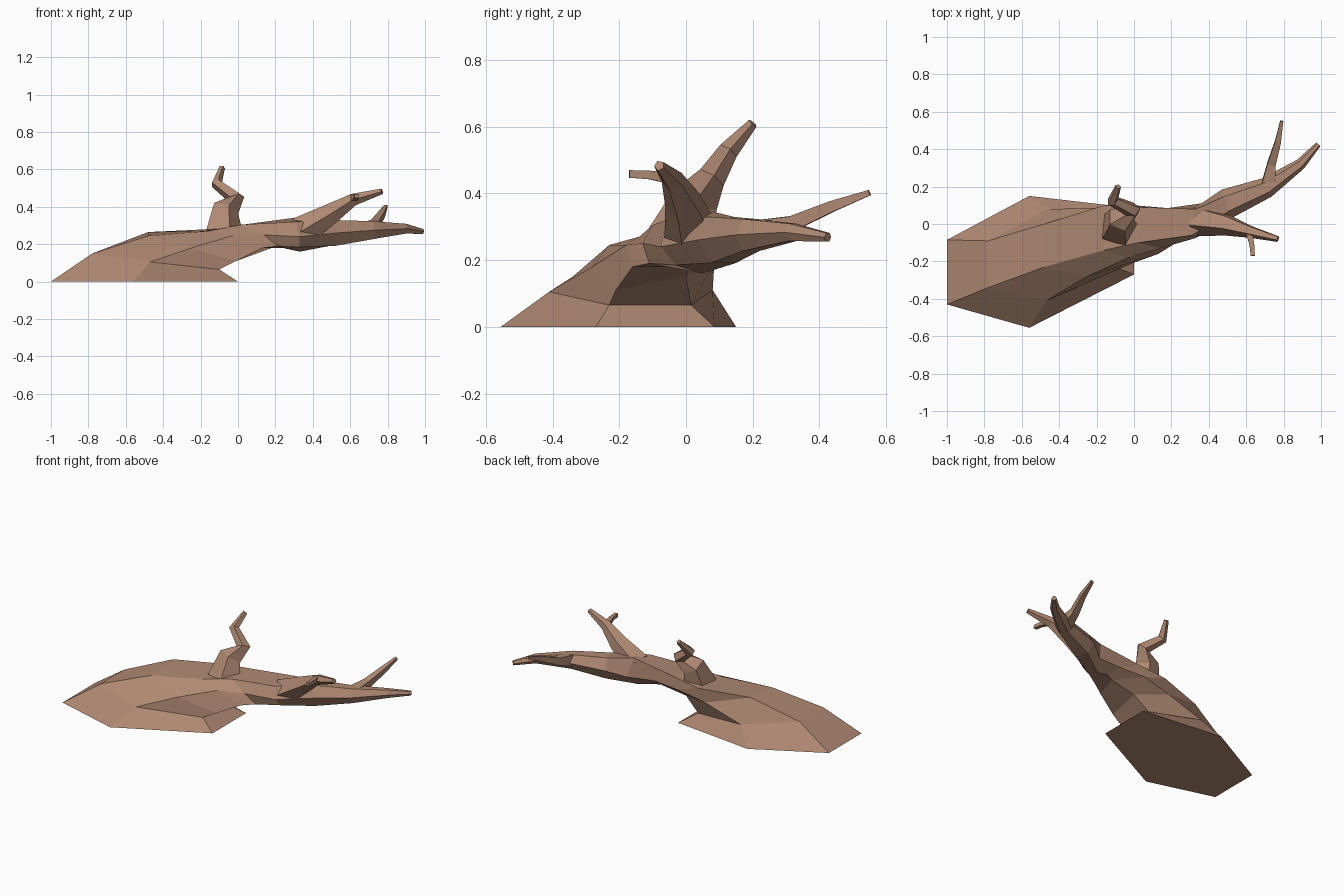
import bpy, bmesh, math
from mathutils import Vector

if "Cube" in bpy.data.objects:
    bpy.data.objects.remove(bpy.data.objects["Cube"])

bark = bpy.data.materials.new("bark")
bark.diffuse_color = (0.43, 0.25, 0.17, 1)
bark.use_nodes = True
bark.node_tree.nodes["Principled BSDF"].inputs["Base Color"].default_value = bark.diffuse_color


def loft(name, rings):
    """Skin a list of equal-sized rings and cap both ends."""
    bm = bmesh.new()
    loops = [[bm.verts.new(p) for p in ring] for ring in rings]
    n = len(loops[0])
    for a, b in zip(loops, loops[1:]):
        for i in range(n):
            j = (i + 1) % n
            bm.faces.new((a[i], a[j], b[j], b[i]))
    bm.faces.new(loops[0])
    bm.faces.new(loops[-1])
    bmesh.ops.recalc_face_normals(bm, faces=bm.faces)
    mesh = bpy.data.meshes.new(name)
    bm.to_mesh(mesh)
    bm.free()
    mesh.materials.append(bark)
    obj = bpy.data.objects.new(name, mesh)
    bpy.context.collection.objects.link(obj)
    return obj


def tube_rings(path, sides, side, start=0.0):
    """Rings square to a path of (x, y, z, radius), carrying the side vector along."""
    pts = [Vector(p[:3]) for p in path]
    side, rings = Vector(side), []
    for i, p in enumerate(pts):
        t = (pts[min(i + 1, len(pts) - 1)] - pts[max(i - 1, 0)]).normalized()
        side = (side - t * side.dot(t)).normalized()
        up = side.cross(t)
        ring = []
        for k in range(sides):
            a = start - 2 * math.pi * k / sides
            ring.append(p + (side * math.cos(a) + up * math.sin(a)) * path[i][3])
        rings.append(ring)
    return rings


# Root mound rising into the leaning trunk:
# each ring runs top-front, front, under-front, under-back, back, top-back
trunk = [
    [(-1, -.43, 0), (-.56, -.555, 0), (0, -.27, 0), (0, .085, 0), (-.56, .15, 0), (-1, -.085, 0)],
    [(-.78, -.34, .15), (-.47, -.41, .105), (-.1, -.23, .065), (-.1, .015, .065), (-.46, .08, .11), (-.78, -.09, .15)],
    [(-.48, -.23, .245), (-.25, -.28, .18), (-.01, -.21, .11), (0, 0, .15), (-.2, .085, .19), (-.48, 0, .265)],
    [(-.16, -.14, .27), (-.03, -.18, .245), (.13, -.16, .18), (.18, .01, .18), (0, .1, .23), (-.16, .1, .28)],
    [(.02, -.1, .305), (.14, -.13, .25), (.21, -.11, .19), (.24, .04, .18), (.18, .085, .235), (.03, .09, .305)],
    [(.31, -.06, .32), (.33, -.075, .24), (.33, -.03, .185), (.33, .05, .16), (.36, .11, .22), (.33, .08, .345)],
]

# Trunk tapers on into its long end
tip = [(.5, .11, .26, .08), (.71, .195, .275, .055), (.89, .32, .283, .03), (.985, .425, .268, .015)]
loft("trunk", trunk + tube_rings(tip, 6, (.3, -.9, 0), math.pi / 3))

# Branches: (path with radii, number of sides, starting side direction)
branches = {
    "upright_branch": ([(-.08, -.02, .25, .11), (-.07, .03, .385, .075), (-.01, .075, .445, .045),
                        (-.115, .125, .525, .032), (-.085, .2, .61, .016)], 5, (1, 0, 0)),
    "front_branch": ([(.34, .02, .27, .085), (.5, -.005, .365, .058), (.62, -.04, .44, .034),
                      (.77, -.08, .483, .016)], 5, (0, -1, 0)),
    "front_twig": ([(.615, -.04, .445, .025), (.63, -.11, .455, .018), (.635, -.17, .458, .016)], 4, (1, 0, 1)),
    "back_twig": ([(.72, .22, .285, .05), (.735, .32, .31, .032), (.77, .44, .362, .023),
                   (.79, .55, .402, .012)], 4, (1, 0, 1)),
}
for name, (path, sides, side) in branches.items():
    loft(name, tube_rings(path, sides, side))
